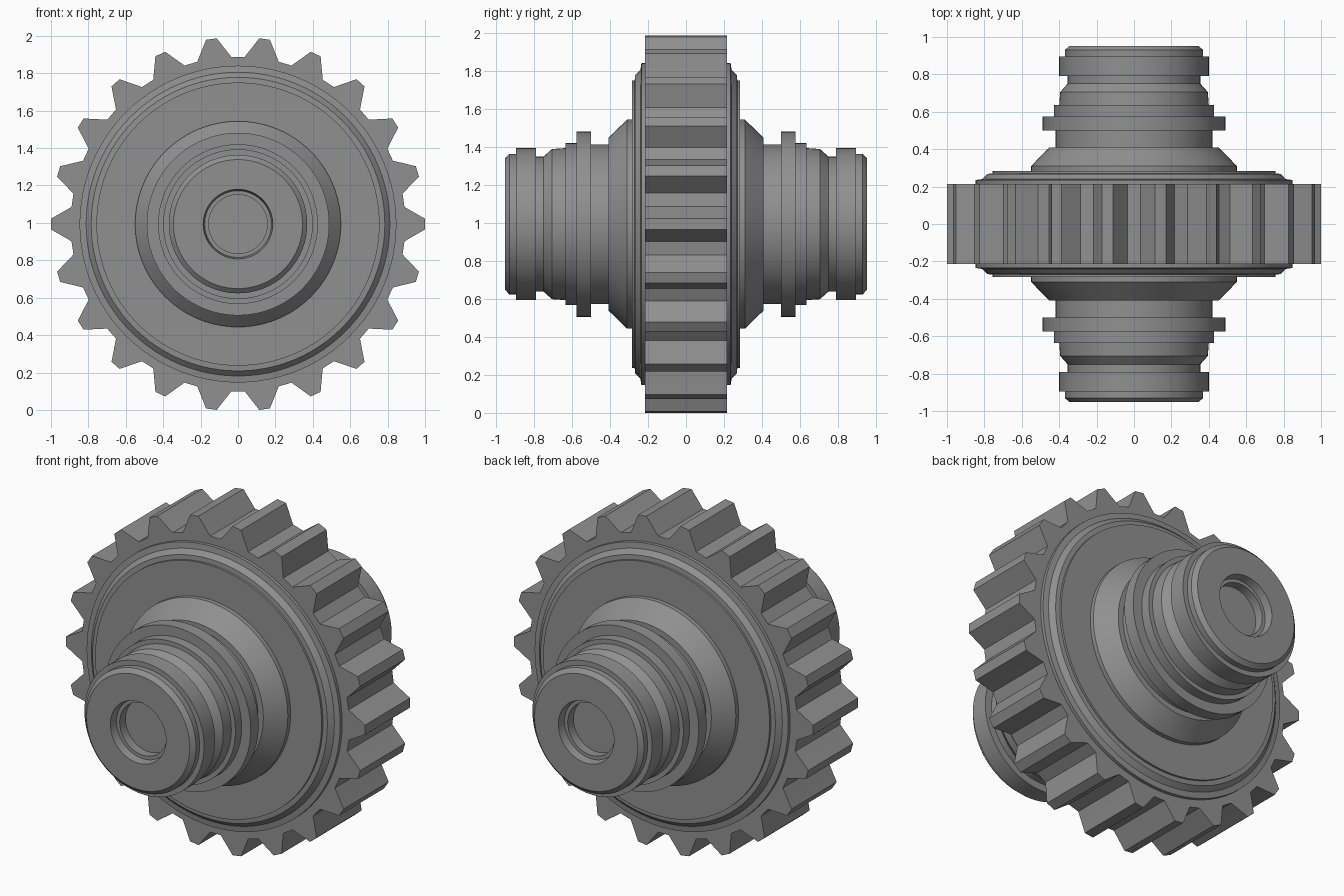
import bpy, bmesh, math

if "Cube" in bpy.data.objects:
    bpy.data.objects.remove(bpy.data.objects["Cube"])

TEETH = 22
SEGS = 96
TOOTH = [(0.89, -0.092), (0.94, -0.063), (0.9995, -0.029),
         (0.9995, 0.029), (0.94, 0.063), (0.89, 0.092)]

steel = bpy.data.materials.new("dark_steel")
steel.diffuse_color = (0.28, 0.28, 0.28, 1)
steel.use_nodes = True
steel.node_tree.nodes["Principled BSDF"].inputs["Base Color"].default_value = steel.diffuse_color


def finish(bm, name, smooth):
    bmesh.ops.recalc_face_normals(bm, faces=bm.faces)
    mesh = bpy.data.meshes.new(name)
    bm.to_mesh(mesh)
    bm.free()
    mesh.materials.append(steel)
    obj = bpy.data.objects.new(name, mesh)
    bpy.context.collection.objects.link(obj)
    obj.location.z = height
    if smooth:
        bpy.ops.object.select_all(action='DESELECT')
        obj.select_set(True)
        bpy.context.view_layer.objects.active = obj
        bpy.ops.object.shade_smooth_by_angle(angle=math.radians(5))
    return obj


def lathe(name, profile, side):
    """Spin (radius, distance along y) points around the y axis."""
    bm = bmesh.new()
    rings = []
    for r, y in profile:
        if r == 0:
            rings.append([bm.verts.new((0, side * y, 0))] * SEGS)
        else:
            rings.append([bm.verts.new((r * math.cos(2 * math.pi * i / SEGS), side * y,
                                        r * math.sin(2 * math.pi * i / SEGS)))
                          for i in range(SEGS)])
    for a, b in zip(rings, rings[1:]):
        for i in range(SEGS):
            j = (i + 1) % SEGS
            bm.faces.new(dict.fromkeys((a[i], a[j], b[j], b[i])))
    return finish(bm, name, True)


# Gear outline: one tooth repeated around the axis
outline = []
for t in range(TEETH):
    a = 2 * math.pi * t / TEETH
    for u, v in TOOTH:
        outline.append((u * math.cos(a) - v * math.sin(a),
                        u * math.sin(a) + v * math.cos(a)))
height = -min(z for x, z in outline)

# Toothed wheel
bm = bmesh.new()
face = bm.faces.new([bm.verts.new((x, -0.215, z)) for x, z in outline])
ext = bmesh.ops.extrude_face_region(bm, geom=[face], use_keep_orig=True)
bmesh.ops.translate(bm, vec=(0, 0.43, 0),
                    verts=[e for e in ext["geom"] if isinstance(e, bmesh.types.BMVert)])
finish(bm, "gear_wheel", False)

# Raised face plate on each side of the wheel
plate = [(0, 0.20), (0.847, 0.20), (0.847, 0.235), (0.812, 0.24), (0.785, 0.268),
         (0.757, 0.27), (0.757, 0.283), (0, 0.283)]
# Stepped shaft with cone, flange, neck, collar and blind bore
shaft = [(0, 0.27), (0.55, 0.27), (0.55, 0.31), (0.455, 0.408), (0.42, 0.408),
         (0.42, 0.50), (0.488, 0.50), (0.488, 0.575), (0.427, 0.575), (0.427, 0.635),
         (0.40, 0.635), (0.395, 0.705), (0.355, 0.75), (0.355, 0.79), (0.40, 0.79),
         (0.40, 0.895), (0.37, 0.895), (0.37, 0.93), (0.345, 0.953), (0.186, 0.953),
         (0.178, 0.905), (0.157, 0.905), (0.157, 0.85), (0, 0.85)]
for side, label in ((-1, "front"), (1, "back")):
    lathe(label + "_face_plate", plate, side)
    lathe(label + "_shaft", shaft, side)
